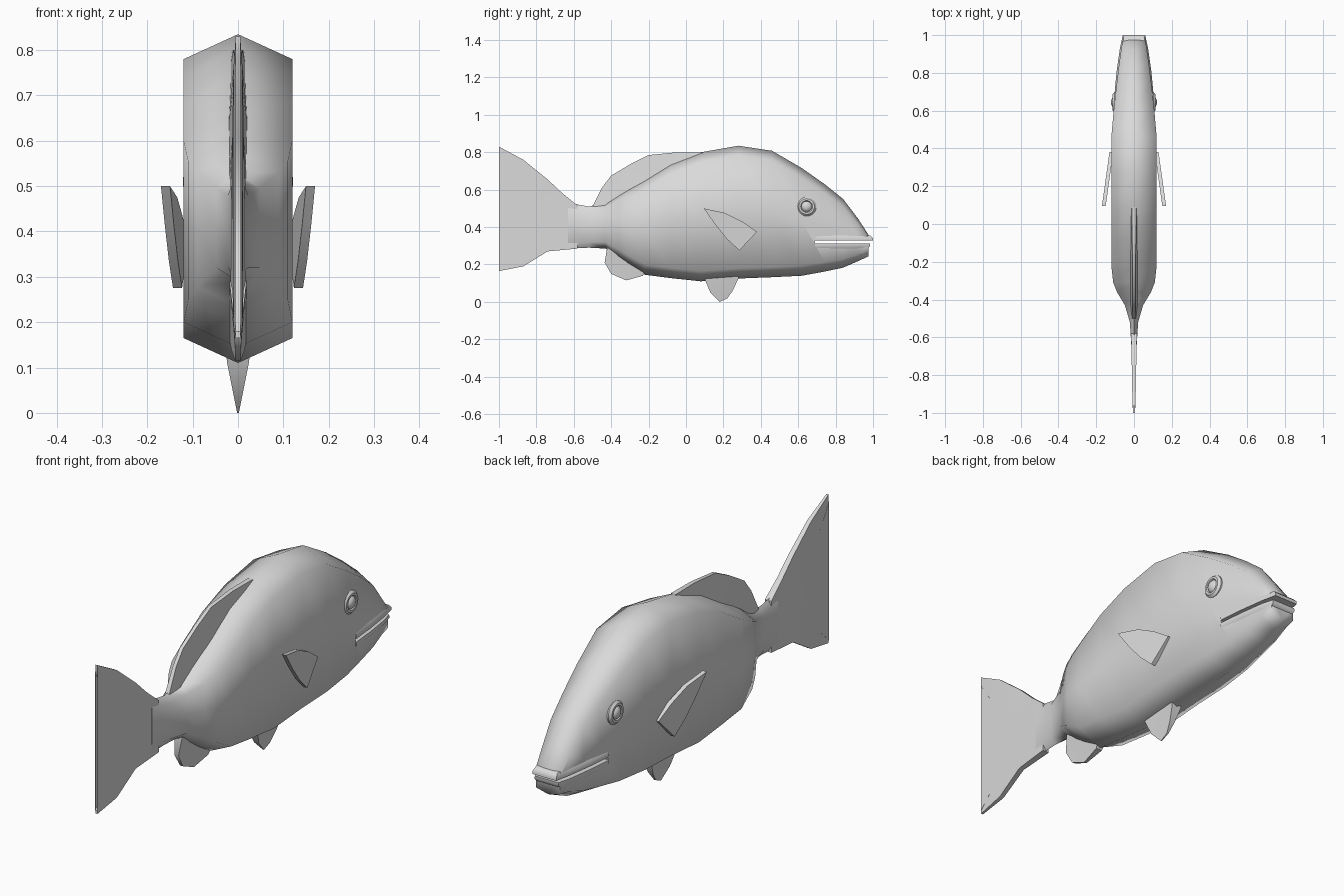
import bpy, bmesh, math

grey = bpy.data.materials.new("plain grey")
grey.diffuse_color = (0.7, 0.7, 0.7, 1)


def finish(name, bm, angle=40):
    """Turn a bmesh into a named, smooth-shaded object."""
    bmesh.ops.recalc_face_normals(bm, faces=bm.faces[:])
    mesh = bpy.data.meshes.new(name)
    bm.to_mesh(mesh)
    bm.free()
    for p in mesh.polygons:
        p.use_smooth = True
    mesh.set_sharp_from_angle(angle=math.radians(angle))
    mesh.materials.append(grey)
    obj = bpy.data.objects.new(name, mesh)
    bpy.context.collection.objects.link(obj)
    return obj


def loft(bm, rings):
    """Bridge equal closed rings and cap both ends."""
    vs = [[bm.verts.new(p) for p in r] for r in rings]
    n = len(vs[0])
    for a, b in zip(vs, vs[1:]):
        for i in range(n):
            bm.faces.new((a[i], a[(i + 1) % n], b[(i + 1) % n], b[i]))
    caps = [bm.faces.new(vs[0]), bm.faces.new(vs[-1])]
    bmesh.ops.triangulate(bm, faces=caps)


def fin(name, outline):
    """Thin upright fin from (y, z, half thickness) points."""
    bm = bmesh.new()
    loft(bm, [[(s * t, y, z) for y, z, t in outline] for s in (-1, 1)])
    return finish(name, bm)


# Body: stations of y, top, bottom, half width, shoulder drop
stations = [
    (-0.63, 0.53, 0.285, 0.015, 0.03), (-0.52, 0.51, 0.29, 0.022, 0.03),
    (-0.43, 0.53, 0.285, 0.048, 0.035), (-0.36, 0.575, 0.235, 0.09, 0.045),
    (-0.31, 0.605, 0.2, 0.11, 0.05), (-0.22, 0.655, 0.145, 0.12, 0.055),
    (-0.08, 0.74, 0.127, 0.12, 0.055), (0.08, 0.80, 0.11, 0.12, 0.055),
    (0.28, 0.835, 0.125, 0.12, 0.055), (0.46, 0.808, 0.132, 0.12, 0.055),
    (0.62, 0.715, 0.14, 0.106, 0.055), (0.74, 0.63, 0.162, 0.092, 0.05),
    (0.84, 0.55, 0.183, 0.08, 0.045), (0.92, 0.445, 0.218, 0.069, 0.035),
    (0.975, 0.36, 0.243, 0.06, 0.015)]
rings = []
for y, top, bot, w, d in stations:
    half = [(w, top - d), (w, (top + bot) / 2), (w, bot + d)]
    rings.append([(0, y, top)] + [(x, y, z) for x, z in half] + [(0, y, bot)]
                 + [(-x, y, z) for x, z in reversed(half)])
bm = bmesh.new()
loft(bm, rings)
body = finish("body", bm, 75)

# Mouth slit
bpy.ops.mesh.primitive_cube_add(size=1, location=(0, 0.87, 0.32))
cutter = bpy.context.object
cutter.name = "mouth_cutter"
cutter.dimensions = (0.4, 0.36, 0.014)
cutter.data.materials.append(grey)
cutter.hide_render = True
cutter.hide_viewport = False
cutter.display_type = 'WIRE'
mod = body.modifiers.new("mouth", 'BOOLEAN')
mod.operation, mod.object, mod.solver = 'DIFFERENCE', cutter, 'EXACT'
bpy.context.view_layer.objects.active = body
bpy.ops.object.modifier_apply(modifier=mod.name)
bpy.data.objects.remove(cutter)


# Lips: flat plates wrapping the snout, with bevelled outer rim
def lip(name, tip, z_mouth, z_far):
    half = [(0.101, 0.69), (0.09, 0.81), (0.073, 0.93), (0.058, tip)]
    plan = half + [(-x, y) for x, y in reversed(half)]
    bm = bmesh.new()
    loft(bm, [[(x * s, 0.8 + (y - 0.8) * k, z) for x, y in plan]
              for z, s, k in ((z_mouth, 1, 1),
                              ((z_mouth + z_far) / 2, 1.02, 1),
                              (z_far, 0.93, 0.93))])
    finish(name, bm, 50)


lip("upper_lip", 1.0, 0.327, 0.355)
lip("lower_lip", 0.985, 0.313, 0.285)

# Forked tail
fin("tail_fin", [
    (-0.58, 0.515, 0.016), (-0.66, 0.58, 0.013), (-0.74, 0.655, 0.012),
    (-0.87, 0.76, 0.01), (-1.0, 0.83, 0.005), (-1.0, 0.79, 0.006),
    (-0.88, 0.61, 0.009), (-0.825, 0.43, 0.01), (-0.88, 0.29, 0.009),
    (-1.0, 0.18, 0.006), (-1.0, 0.165, 0.005), (-0.87, 0.19, 0.01),
    (-0.74, 0.27, 0.012), (-0.58, 0.285, 0.016)])

# Fins on the centre line
fin("dorsal_fin", [
    (0.09, 0.80, 0.012), (-0.05, 0.80, 0.01), (-0.2, 0.785, 0.008),
    (-0.3, 0.735, 0.008), (-0.4, 0.675, 0.008), (-0.45, 0.61, 0.008),
    (-0.5, 0.51, 0.01), (-0.42, 0.5, 0.02), (-0.22, 0.62, 0.022),
    (0.06, 0.76, 0.018)])
fin("anal_fin", [
    (-0.42, 0.30, 0.02), (-0.435, 0.21, 0.01), (-0.4, 0.15, 0.007),
    (-0.32, 0.115, 0.006), (-0.23, 0.14, 0.015), (-0.2, 0.2, 0.025)])
fin("pelvic_fin", [
    (0.09, 0.15, 0.028), (0.105, 0.11, 0.024), (0.13, 0.05, 0.012),
    (0.18, 0.0, 0.002), (0.22, 0.018, 0.004), (0.25, 0.06, 0.012),
    (0.28, 0.125, 0.024), (0.28, 0.15, 0.028)])

# Paired side fins, flaring outwards to the rear, and domed eyes
side_fin = [(0.095, 0.50), (0.21, 0.475), (0.30, 0.43), (0.38, 0.375),
            (0.285, 0.275), (0.22, 0.335), (0.155, 0.415)]
eye_profile = [(0.052, -0.02), (0.052, 0.004), (0.042, 0.014), (0.032, 0.014),
               (0.028, 0.008), (0.022, 0.016), (0.01, 0.021)]
for side, s in (("right", 1), ("left", -1)):
    bm = bmesh.new()
    loft(bm, [[(s * (0.126 + (0.38 - y) * 0.14 + t), y, z)
               for y, z in side_fin] for t in (-0.016, 0.004)])
    finish(side + "_side_fin", bm)

    bm = bmesh.new()
    loft(bm, [[(s * (0.1 + h), 0.645 + r * math.cos(a * math.pi / 10),
                0.51 + r * math.sin(a * math.pi / 10)) for a in range(20)]
              for r, h in eye_profile])
    finish(side + "_eye", bm, 35)
